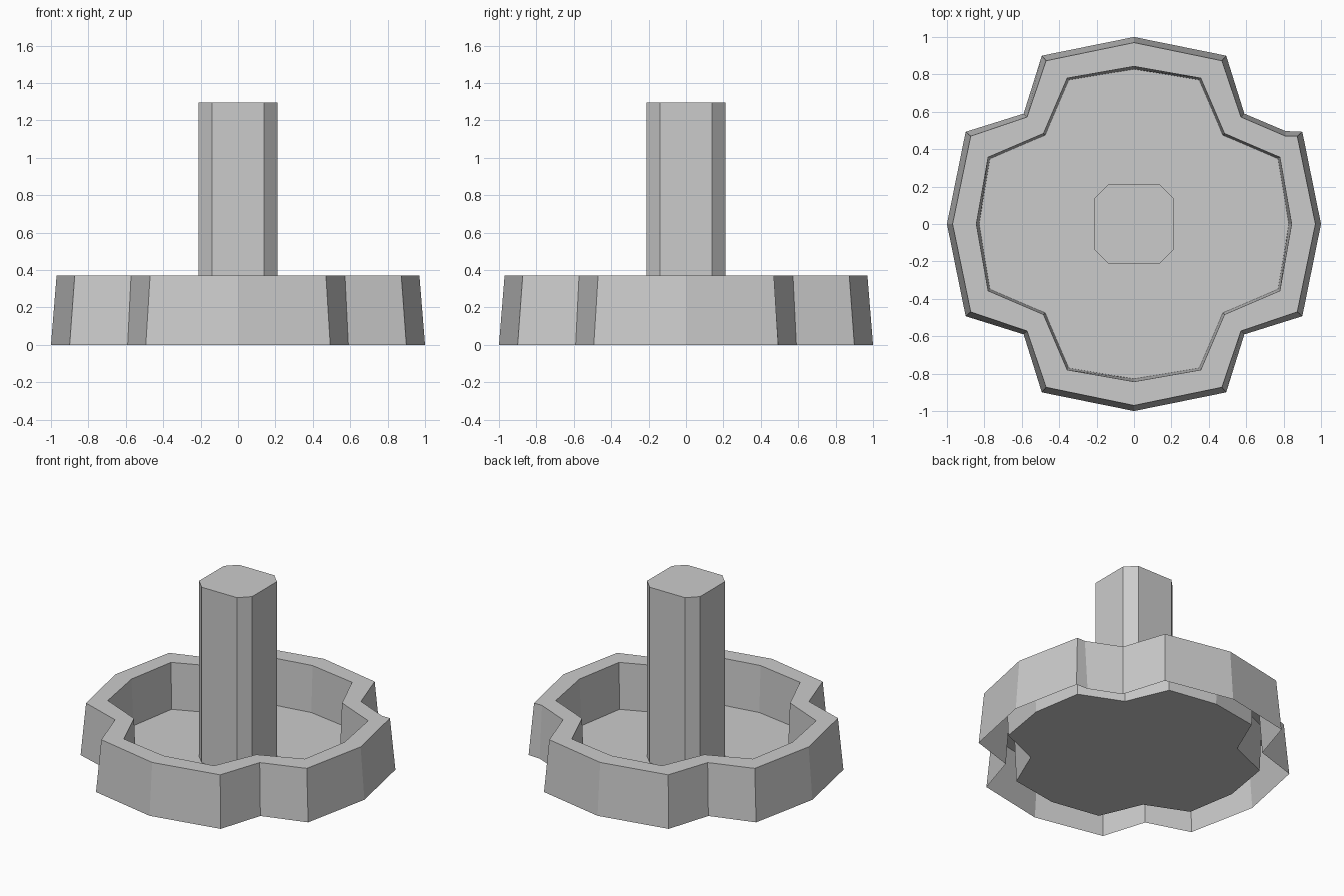
import bpy
import bmesh

if "Cube" in bpy.data.objects:
    bpy.data.objects.remove(bpy.data.objects["Cube"])


def lobed_ring(tip, far, near, notch, extra):
    """Four-lobed outline made by turning one quarter four times."""
    pts = []
    quarter = [(tip, 0), (far, near), (notch, notch), (near, far)]
    for k in range(4):
        for i, (x, y) in enumerate(quarter):
            for _ in range(k):
                x, y = -y, x
            pts.append((x, y))
            if k == 0 and i == 1:
                pts.append(extra)  # the small step on one lobe
    return pts


def stack(name, levels, cap_last=True):
    """Join outlines at given heights with side faces."""
    bm = bmesh.new()
    rings = [[bm.verts.new((x, y, z)) for x, y in pts] for pts, z in levels]
    n = len(rings[0])
    for a, b in zip(rings, rings[1:]):
        for i in range(n):
            j = (i + 1) % n
            bm.faces.new((a[i], a[j], b[j], b[i]))
    if cap_last:
        bm.faces.new(rings[-1])
    mesh = bpy.data.meshes.new(name)
    bm.to_mesh(mesh)
    bm.free()
    obj = bpy.data.objects.new(name, mesh)
    bpy.context.collection.objects.link(obj)
    return obj


RIM_Z, FLOOR_Z, TOP_Z = 0.37, 0.04, 1.295

# Basin: sloped outer wall, flat rim, inner wall and floor, open underneath
stack("basin", [
    (lobed_ring(1.0, 0.9, 0.493, 0.59, (0.81, 0.497)), 0),
    (lobed_ring(0.97, 0.873, 0.47, 0.572, (0.81, 0.47)), RIM_Z),
    (lobed_ring(0.843, 0.78, 0.357, 0.484, (0.632, 0.42)), RIM_Z),
    (lobed_ring(0.828, 0.77, 0.349, 0.475, (0.6225, 0.412)), FLOOR_Z),
])

# Central pillar: square with cut corners
a, b = 0.21, 0.14
octagon = [(a, -b), (a, b), (b, a), (-b, a), (-a, b), (-a, -b), (-b, -a), (b, -a)]
stack("pillar", [(octagon, FLOOR_Z), (octagon, TOP_Z)])
